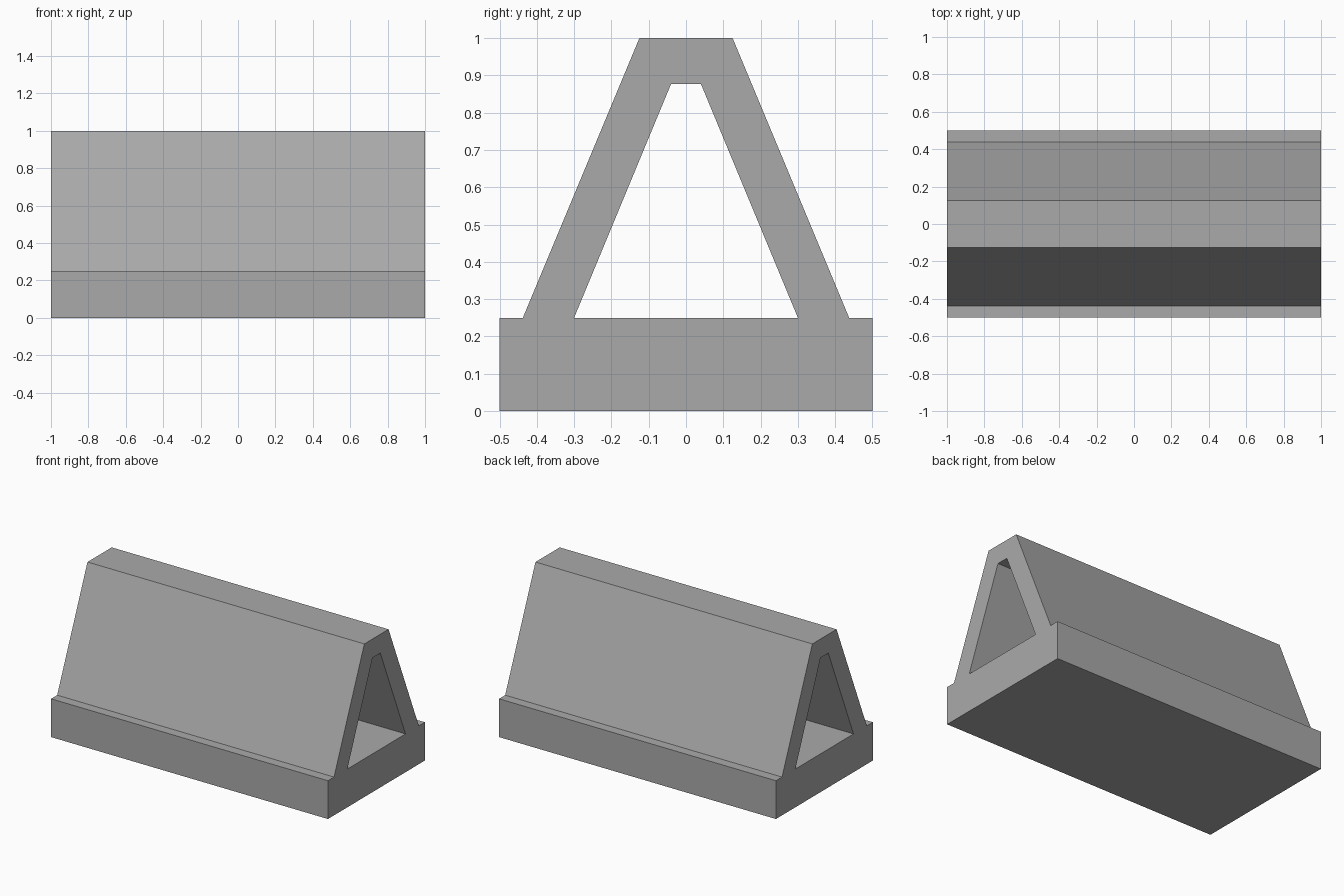
import bpy
import bmesh

if "Cube" in bpy.data.objects:
    bpy.data.objects.remove(bpy.data.objects["Cube"])

LENGTH = 2.0

grey = bpy.data.materials.new("plain_grey")
grey.diffuse_color = (0.4, 0.4, 0.4, 1.0)
grey.use_nodes = True
grey.node_tree.nodes["Principled BSDF"].inputs["Base Color"].default_value = grey.diffuse_color

# Right half of the end profile (y, z); the left half is mirrored
base_half = [(0.5, 0.0), (0.5, 0.25), (0.4375, 0.25), (0.3, 0.25)]
outer_half = [(0.4375, 0.25), (0.125, 1.0)]
inner_half = [(0.04, 0.877), (0.3, 0.25)]


def mirrored(points):
    return [(-y, z) for y, z in reversed(points)]


base = base_half + mirrored(base_half)
frame = (outer_half + mirrored(outer_half)
         + mirrored(inner_half) [::1][:1] + mirrored(inner_half)[1:] + inner_half)

# Base slab and hollow A-frame share vertices, so they extrude as one solid
bm = bmesh.new()
verts = {}


def vert(p):
    if p not in verts:
        verts[p] = bm.verts.new((-LENGTH / 2, p[0], p[1]))
    return verts[p]


faces = [bm.faces.new([vert(p) for p in outline]) for outline in (base, frame)]
bmesh.ops.recalc_face_normals(bm, faces=bm.faces)
result = bmesh.ops.extrude_face_region(bm, geom=faces, use_keep_orig=True)
moved = [g for g in result["geom"] if isinstance(g, bmesh.types.BMVert)]
bmesh.ops.translate(bm, verts=moved, vec=(LENGTH, 0, 0))
bmesh.ops.recalc_face_normals(bm, faces=bm.faces)

mesh = bpy.data.meshes.new("a_frame_on_base")
bm.to_mesh(mesh)
bm.free()
mesh.materials.append(grey)
block = bpy.data.objects.new("a_frame_on_base", mesh)
bpy.context.collection.objects.link(block)
